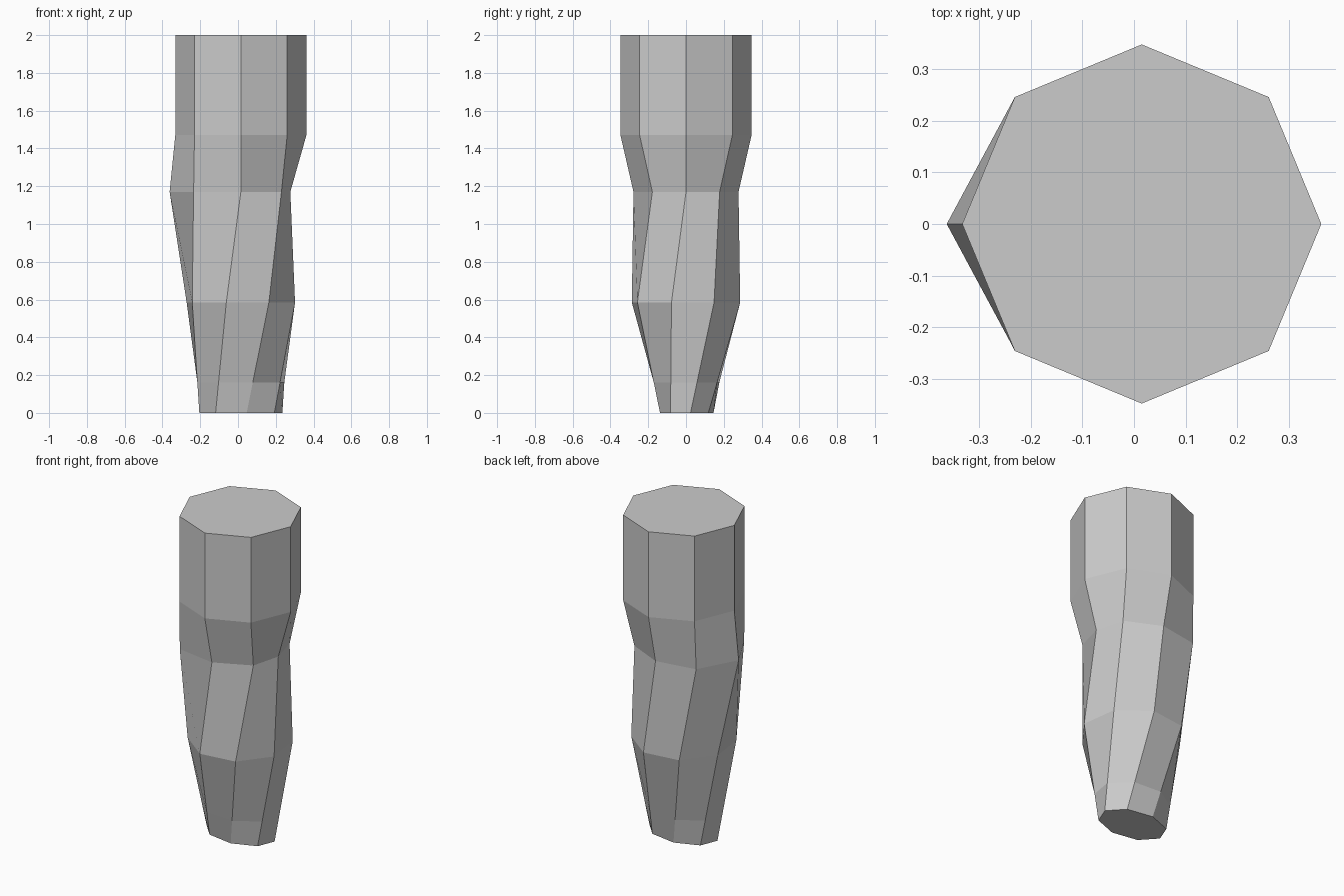
import bpy, bmesh
from math import cos, sin, radians

if "Cube" in bpy.data.objects:
    bpy.data.objects.remove(bpy.data.objects["Cube"])

CX = 0.015
SIDES = 8


def ring(z, rx, ry, twist=0.0, cy=0.0):
    """Eight-sided elliptical cross-section, twisted by an angle in degrees."""
    angles = [radians(45 * i + twist) for i in range(SIDES)]
    return [(CX + rx * cos(a), cy + ry * sin(a), z) for a in angles]


def blend(lower, upper, t):
    return [tuple(a + (b - a) * t for a, b in zip(p, q)) for p, q in zip(lower, upper)]


# cross-sections from the foot to the top
foot = ring(0.0, 0.222, 0.143, -37, 0.004)
belly = ring(0.585, 0.297, 0.297, -15)
ankle = blend(foot, belly, 0.275)

# uneven waist, bulging towards -x
waist = [(0.277, 0), (0.23, 0.178), (0.015, 0.278), (-0.235, 0.236), (-0.362, 0),
         (-0.235, -0.236), (0.015, -0.278), (0.23, -0.178)]
waist = [(x, y, 1.17) for x, y in waist]

shoulder = ring(1.47, 0.347, 0.347)
top = ring(2.0, 0.347, 0.347)

# loft the sections into one closed column; corner order sets the fold diagonal
bm = bmesh.new()
loops = [[bm.verts.new(p) for p in r] for r in (foot, ankle, belly, waist, shoulder, top)]
for low, high in zip(loops, loops[1:]):
    for i in range(SIDES):
        j = (i + 1) % SIDES
        bm.faces.new((low[j], high[j], high[i], low[i]))
bm.faces.new(loops[0][::-1])
bm.faces.new(loops[-1])

mesh = bpy.data.meshes.new("twisted_column")
bm.to_mesh(mesh)
bm.free()
bpy.context.collection.objects.link(bpy.data.objects.new("twisted_column", mesh))
